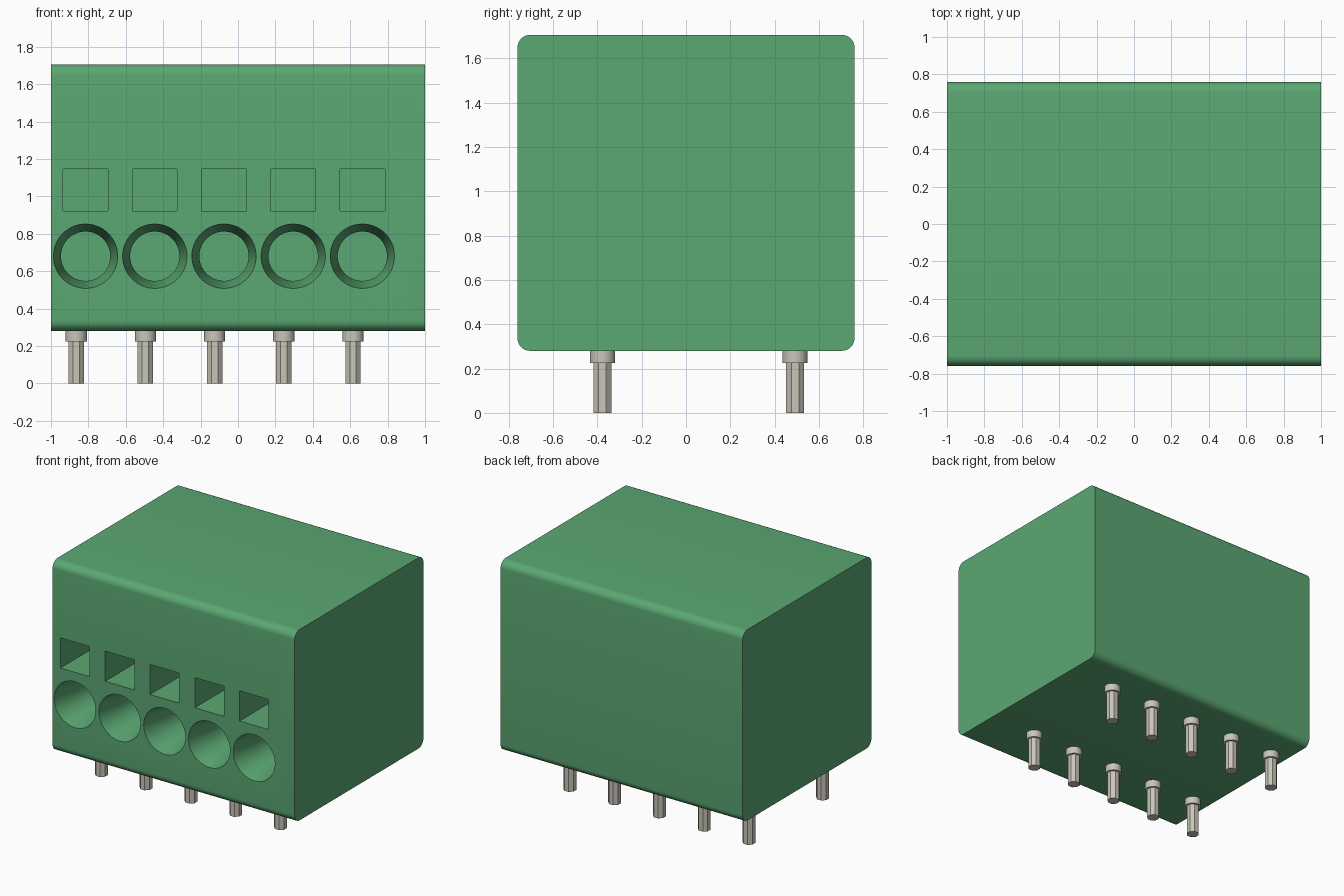
import bpy, bmesh, math
from mathutils import Matrix, Vector

if "Cube" in bpy.data.objects:
    bpy.data.objects.remove(bpy.data.objects["Cube"], do_unlink=True)


def material(name, rgb):
    m = bpy.data.materials.new(name)
    m.use_nodes = True
    m.diffuse_color = (*rgb, 1)
    bsdf = next(n for n in m.node_tree.nodes if n.type == 'BSDF_PRINCIPLED')
    bsdf.inputs["Base Color"].default_value = (*rgb, 1)
    return m


green = material("housing green", (0.105, 0.39, 0.17))
metal = material("pin metal", (0.58, 0.56, 0.48))

PITCH, COUNT = 0.37, 5
FRONT = -0.76


def add_box(bm, x, y, z):
    """Box from three (low, high) ranges."""
    size = [b - a for a, b in (x, y, z)]
    mid = Vector([(a + b) / 2 for a, b in (x, y, z)])
    return bmesh.ops.create_cube(
        bm, size=1, matrix=Matrix.Translation(mid) @ Matrix.Diagonal((*size, 1)))


def add_lathe(bm, profile, sides, matrix):
    """Closed solid of revolution from (radius, height) points."""
    rings = []
    for r, h in profile:
        angles = [2 * math.pi * (i + 0.5) / sides for i in range(sides)]
        rings.append([bm.verts.new(matrix @ Vector((r * math.cos(a), r * math.sin(a), h)))
                      for a in angles])
    for lo, hi in zip(rings, rings[1:]):
        for i in range(sides):
            j = (i + 1) % sides
            bm.faces.new((lo[i], lo[j], hi[j], hi[i]))
    bm.faces.new(rings[0][::-1])
    bm.faces.new(rings[-1])


def finish(name, bm, mat):
    bmesh.ops.recalc_face_normals(bm, faces=bm.faces)
    mesh = bpy.data.meshes.new(name)
    bm.to_mesh(mesh)
    bm.free()
    mesh.materials.append(mat)
    ob = bpy.data.objects.new(name, mesh)
    bpy.context.collection.objects.link(ob)
    return ob


def smooth(ob, degrees=30):
    bpy.ops.object.select_all(action='DESELECT')
    ob.select_set(True)
    bpy.context.view_layer.objects.active = ob
    bpy.ops.object.shade_smooth_by_angle(angle=math.radians(degrees))


# Housing: block with its four long edges rounded
bm = bmesh.new()
add_box(bm, (-1, 1), (FRONT, 0.76), (0.28, 1.705))
long_edges = [e for e in bm.edges if abs(e.verts[0].co.x - e.verts[1].co.x) > 1]
bmesh.ops.bevel(bm, geom=long_edges, offset=0.057, segments=8, profile=0.5,
                affect='EDGES')
housing = finish("housing", bm, green)

# Cutter: square release slots and funnel-shaped wire entries
bm = bmesh.new()
for i in range(COUNT):
    x = -0.815 + PITCH * i
    add_box(bm, (x - 0.12, x + 0.12), (FRONT - 0.1, FRONT + 0.5), (0.922, 1.147))
    into = Matrix.Translation((x, FRONT, 0.68)) @ Matrix.Rotation(-math.pi / 2, 4, 'X')
    add_lathe(bm, [(0.192, -0.1), (0.172, 0), (0.132, 0.2), (0.132, 0.6)], 48, into)
cutter = finish("opening_cutter", bm, green)
cutter.hide_render = True

cut = housing.modifiers.new("openings", 'BOOLEAN')
cut.operation = 'DIFFERENCE'
cut.solver = 'EXACT'
cut.object = cutter
bpy.context.view_layer.objects.active = housing
bpy.ops.object.modifier_apply(modifier=cut.name)
bpy.data.objects.remove(cutter, do_unlink=True)
smooth(housing)

# Solder pins: octagonal legs with round collars, in two rows
for row, y in (("front", -0.377), ("back", 0.492)):
    for i in range(COUNT):
        place = Matrix.Translation((-0.865 + PITCH * i, y, 0))
        bm = bmesh.new()
        add_lathe(bm, [(0.0444, 0), (0.0444, 0.23)], 8, place)
        finish(f"{row}_pin_{i + 1}", bm, metal)
        bm = bmesh.new()
        add_lathe(bm, [(0.057, 0.225), (0.057, 0.29)], 32, place)
        smooth(finish(f"{row}_collar_{i + 1}", bm, metal))
